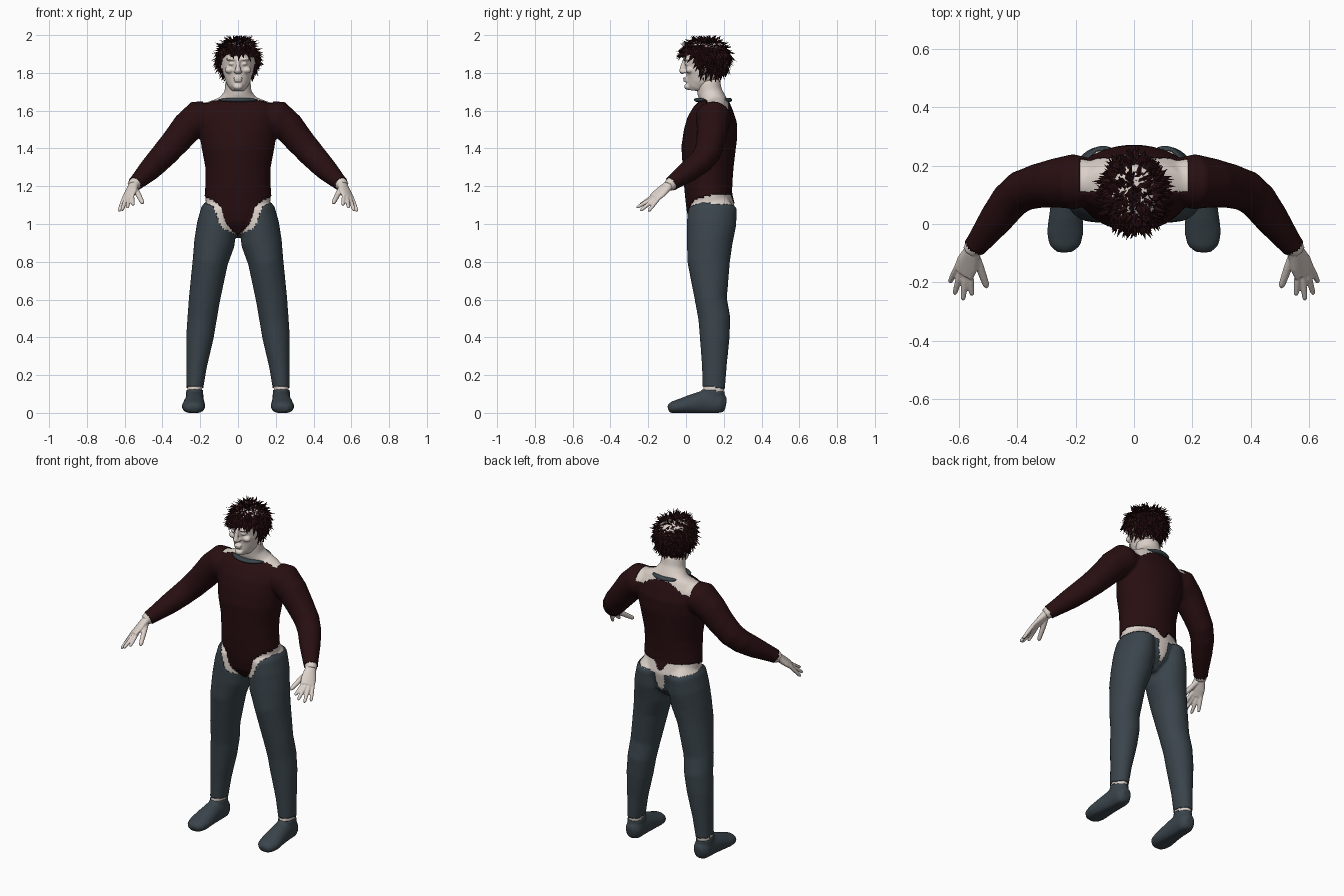
import bpy, bmesh, math, random
from mathutils import Vector

random.seed(4)
if "Cube" in bpy.data.objects:
    bpy.data.objects.remove(bpy.data.objects["Cube"])


def material(name, rgb):
    m = bpy.data.materials.new(name)
    m.use_nodes = True
    m.diffuse_color = (*rgb, 1)
    m.node_tree.nodes["Principled BSDF"].inputs["Base Color"].default_value = (*rgb, 1)
    return m


SKIN = material("pale_skin", (0.72, 0.64, 0.59))
MAROON = material("dark_maroon", (0.021, 0.0045, 0.0055))
SLATE = material("slate_grey", (0.042, 0.058, 0.07))


def add_object(name, mesh, mat, smooth=True):
    mesh.materials.clear()
    mesh.materials.append(mat)
    for p in mesh.polygons:
        p.use_smooth = smooth
        p.material_index = 0
    ob = bpy.data.objects.new(name, mesh)
    bpy.context.collection.objects.link(ob)
    return ob


def loft(bm, rings, wide=(1, 0, 0), side=1, n=24):
    """Closed tube through (x, y, z, half_width, half_depth) rings."""
    pts = [Vector(r[:3]) for r in rings]
    loops = []
    for i, r in enumerate(rings):
        t = (pts[min(i + 1, len(pts) - 1)] - pts[max(i - 1, 0)]).normalized()
        u = Vector(wide)
        u = (u - t * u.dot(t)).normalized()
        v = t.cross(u)
        loop = []
        for k in range(n):
            a = math.tau * k / n
            p = pts[i] + u * math.cos(a) * r[3] + v * math.sin(a) * r[-1]
            loop.append(bm.verts.new((p.x * side, p.y, max(p.z, 0.005))))
        loops.append(loop)
    faces = [bm.faces.new(loops[0]), bm.faces.new(loops[-1])]
    for a, b in zip(loops, loops[1:]):
        for k in range(n):
            faces.append(bm.faces.new((a[k], a[(k + 1) % n], b[(k + 1) % n], b[k])))
    bmesh.ops.recalc_face_normals(bm, faces=faces)


def blob(bm, centre, radii):
    new = bmesh.ops.create_uvsphere(bm, u_segments=20, v_segments=12, radius=1)["verts"]
    for v in new:
        v.co = Vector(centre) + Vector([c * r for c, r in zip(v.co, radii)])


def to_mesh(bm, name):
    mesh = bpy.data.meshes.new(name)
    bm.to_mesh(mesh)
    bm.free()
    return mesh


def fuse(bm, name, voxel, passes):
    """Blend overlapping volumes into a single smooth skin."""
    ob = add_object(name, to_mesh(bm, name), SKIN)
    mod = ob.modifiers.new("fuse", "REMESH")
    mod.mode = "VOXEL"
    mod.voxel_size = voxel
    soft = ob.modifiers.new("soften", "SMOOTH")
    soft.iterations = passes
    dg = bpy.context.evaluated_depsgraph_get()
    mesh = bpy.data.meshes.new_from_object(ob.evaluated_get(dg))
    bpy.data.objects.remove(ob)
    return mesh


def interp(x, pts):
    for (x0, y0), (x1, y1) in zip(pts, pts[1:]):
        if x <= x1:
            return y0 + (y1 - y0) * (x - x0) / (x1 - x0)
    return pts[-1][1]


# Torso and neck
body = bmesh.new()
torso = [(.94, .12, .04, .06), (1.0, .13, .12, .11), (1.08, .133, .17, .125),
         (1.15, .12, .172, .12), (1.22, .117, .167, .124), (1.3, .117, .168, .13),
         (1.4, .119, .187, .139), (1.48, .13, .2, .138), (1.55, .138, .21, .127),
         (1.61, .143, .2, .1), (1.645, .145, .165, .078), (1.665, .14, .1, .068),
         (1.7, .125, .072, .066), (1.76, .115, .066, .064)]
loft(body, [(0, y, z, a, b) for z, y, a, b in torso], n=40)

# Legs, feet and arms
leg = [(.23, .14, .05, .042, .055), (.229, .147, .13, .04, .055), (.219, .15, .25, .05, .061),
       (.202, .152, .4, .068, .074), (.19, .15, .5, .073, .08), (.178, .132, .6, .078, .08),
       (.147, .12, .8, .089, .108), (.125, .125, .9, .103, .116), (.112, .135, 1.0, .1, .126),
       (.105, .139, 1.08, .085, .125), (.1, .135, 1.12, .06, .09)]
foot = [(.235, -.09, .022, .028, .018), (.236, -.07, .028, .05, .028), (.236, -.03, .034, .058, .036),
        (.233, .03, .045, .053, .048), (.23, .1, .055, .046, .062), (.228, .18, .05, .044, .055),
        (.228, .207, .045, .024, .035)]
arm = [(.15, .145, 1.57, .075), (.205, .145, 1.562, .09), (.27, .14, 1.51, .079),
       (.33, .13, 1.437, .071), (.385, .113, 1.375, .066), (.425, .08, 1.332, .061),
       (.47, .02, 1.285, .054), (.53, -.06, 1.227, .038), (.56, -.095, 1.2, .032)]
for side in (1, -1):
    loft(body, leg, side=side)
    loft(body, foot, side=side)
    loft(body, arm, wide=(0, 0, 1), side=side)
body_mesh = fuse(body, "body", .009, 4)

# Garment borders as height against distance from the centre line
HEM_FRONT = [(0, .94), (.06, 1.0), (.09, 1.09), (.12, 1.12), (.17, 1.145)]
HEM_BACK = [(0, 1.11), (.02, 1.125), (.04, 1.155), (.2, 1.155)]
WAIST_FRONT = [(0, .93), (.03, .95), (.09, .98), (.11, 1.04), (.13, 1.09), (.18, 1.115)]
WAIST_BACK = [(0, .96), (.022, 1.0), (.035, 1.085), (.2, 1.105)]


def garment(p):
    x, y, z = abs(p.x), p.y, p.z
    if x > .4 and z > 1:
        cuff = (Vector((x, y, z)) - Vector((.545, -.078, 1.215))).dot((.53, -.7, -.48))
        return "wrist_and_shoulder_skin" if cuff > 0 else "shirt"
    bare_yoke = x < .185 and (z > 1.65 or (z > 1.59 and .11 < y < .225))
    if bare_yoke:
        return "wrist_and_shoulder_skin"
    front = y < .13
    if z > interp(x, HEM_FRONT if front else HEM_BACK):
        return "shirt"
    ankle = .118 + .1 * (.15 - y)
    if z < ankle:
        return "shoes"
    if z > ankle + .018 and z < interp(x, WAIST_FRONT if front else WAIST_BACK):
        return "trousers"
    return "wrist_and_shoulder_skin"


# Split the body into cloth and skin, giving the cloth a little thickness
for part, mat in (("shirt", MAROON), ("trousers", SLATE), ("shoes", SLATE),
                  ("wrist_and_shoulder_skin", SKIN)):
    bm = bmesh.new()
    bm.from_mesh(body_mesh)
    drop = [f for f in bm.faces if garment(f.calc_center_median()) != part]
    bmesh.ops.delete(bm, geom=drop, context="FACES")
    ob = add_object(part, to_mesh(bm, part), mat)
    if mat != SKIN:
        cloth = ob.modifiers.new("thickness", "SOLIDIFY")
        cloth.thickness = .005
        cloth.offset = 1

# Hands
palm = [(.545, -.075, 1.217, .03, .026), (.556, -.1, 1.198, .032, .023),
        (.57, -.135, 1.167, .042, .019), (.584, -.168, 1.139, .041, .014)]
fingers = [((.56, -.178, 1.142), (.555, -.245, 1.1)), ((.577, -.175, 1.137), (.586, -.262, 1.086)),
           ((.593, -.165, 1.133), (.615, -.242, 1.07)), ((.606, -.15, 1.13), (.631, -.2, 1.066)),
           ((.54, -.115, 1.18), (.503, -.218, 1.108))]
for side, label in ((1, "left"), (-1, "right")):
    bm = bmesh.new()
    loft(bm, palm, wide=(.6, .6, -.15), side=side)
    for i, (base, tip) in enumerate(fingers):
        base, tip = Vector(base), Vector(tip)
        size = 1.3 if i == 4 else 1
        rings = [(*base.lerp(tip, f), r * size)
                 for f, r in ((-.25, .011), (.3, .0115), (.6, .0105), (.9, .009), (1, .004))]
        loft(bm, rings, wide=(1, 0, .3), side=side, n=12)
    add_object(label + "_hand", fuse(bm, "hand", .004, 3), SKIN)

# Head with nose, lips, brows, eyes and ears
bm = bmesh.new()
skull = [(1.705, .05, .028, .035), (1.72, .052, .044, .052), (1.75, .07, .063, .071),
         (1.8, .086, .079, .092), (1.86, .1, .088, .113), (1.91, .105, .09, .115),
         (1.95, .105, .075, .095), (1.972, .105, .04, .05)]
loft(bm, [(0, y, z, a, b) for z, y, a, b in skull], n=32)
loft(bm, [(0, -.006, 1.875, .009), (0, -.017, 1.84, .011), (0, -.022, 1.81, .016),
          (0, -.012, 1.798, .012)], n=16)
blob(bm, (0, -.004, 1.771), (.026, .013, .007))
blob(bm, (0, -.002, 1.758), (.022, .013, .007))
blob(bm, (0, .01, 1.727), (.026, .02, .017))
for s in (1, -1):
    blob(bm, (s * .034, .001, 1.872), (.03, .018, .009))
    blob(bm, (s * .033, .006, 1.848), (.017, .015, .009))
    blob(bm, (s * .045, .018, 1.815), (.025, .02, .018))
    blob(bm, (s * .012, -.012, 1.806), (.01, .014, .008))
    blob(bm, (s * .088, .1, 1.83), (.01, .02, .034))
add_object("head", fuse(bm, "head", .005, 3), SKIN)

# Collar pieces, front and back
for name, half, y, bend, depth in (("front_collar", .1, .062, .04, .02), ("back_collar", .08, .228, -.03, .016)):
    bm = bmesh.new()
    rings = []
    for i in range(-6, 7):
        f = i / 6
        taper = .25 + .75 * math.sqrt(1 - f * f)
        rings.append((half * f, y + bend * f * f, 1.657, depth * taper, .011 * taper))
    loft(bm, rings, wide=(0, 1, 0), n=14)
    add_object(name, to_mesh(bm, name), SLATE)

# Hair: a scalp cap covered in pointed tufts
CENTRE, SIZE = Vector((0, .1, 1.872)), Vector((.103, .125, .103))


def hairline(y):
    return interp(y, [(-1, 1.9), (.02, 1.9), (.05, 1.87), (.085, 1.79), (1, 1.75)])


cap = bmesh.new()
bmesh.ops.create_icosphere(cap, subdivisions=4, radius=1)
for v in cap.verts:
    v.co = CENTRE + v.co * SIZE
bald = [f for f in cap.faces if f.calc_center_median().z < hairline(f.calc_center_median().y)]
bmesh.ops.delete(cap, geom=bald, context="FACES")
add_object("scalp_hair", to_mesh(cap, "scalp_hair"), MAROON)

tufts = bmesh.new()
COUNT = 900
for i in range(COUNT):
    h = 1 - 2 * (i + .5) / COUNT
    a = i * math.pi * (3 - math.sqrt(5))
    ring = math.sqrt(1 - h * h)
    normal = Vector((ring * math.cos(a), ring * math.sin(a), h))
    root = CENTRE + normal * SIZE
    if root.z < hairline(root.y):
        continue
    jitter = Vector([random.uniform(-.45, .45) for _ in range(3)])
    down = Vector((0, -.15, -1))
    flow = down - normal * down.dot(normal)
    axis = (normal * random.uniform(.25, .65) + flow * .8 + jitter).normalized()
    tip = root + axis * random.uniform(.032, .056)
    tip.z = min(tip.z, 2.0)
    across = axis.cross(normal).normalized() * random.uniform(.009, .014)
    lift = normal * .008
    base = [tufts.verts.new(root + o) for o in (across, lift, -across, -lift)]
    end = tufts.verts.new(tip)
    for k in range(4):
        tufts.faces.new((base[k], base[(k + 1) % 4], end))
bmesh.ops.recalc_face_normals(tufts, faces=tufts.faces[:])
add_object("hair_tufts", to_mesh(tufts, "hair_tufts"), MAROON, smooth=False)
